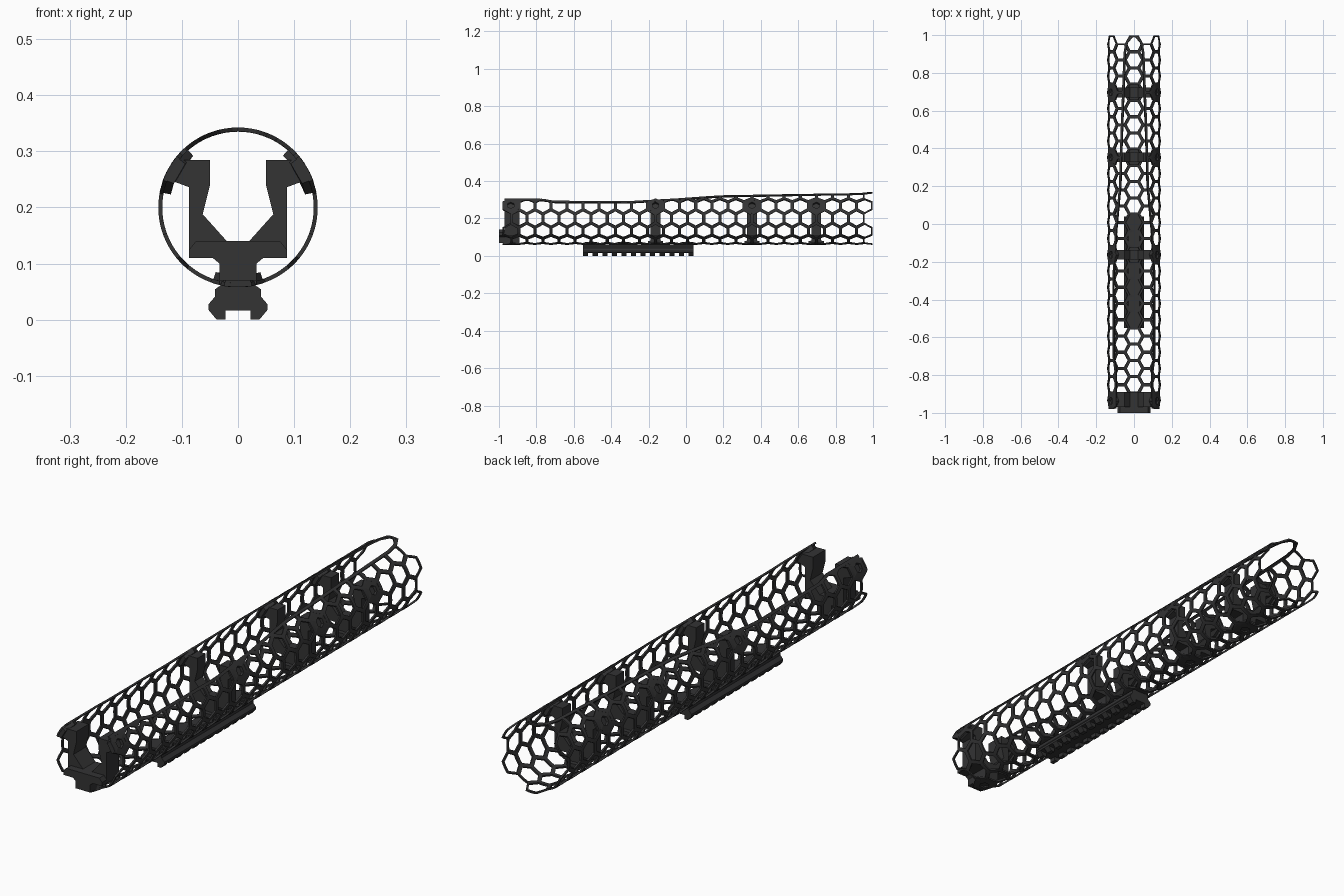
import bpy, bmesh, math
from mathutils import Vector

if "Cube" in bpy.data.objects:
    bpy.data.objects.remove(bpy.data.objects["Cube"])

ZC, R, PITCH, Y0 = 0.2, 0.1385, 0.086, 0.955   # tube centre height, radius, cell pitch, first cell
SY = PITCH / math.sqrt(3)

mat = bpy.data.materials.new("dark_polymer")
mat.diffuse_color = (0.033, 0.033, 0.034, 1)
mat.use_nodes = True
mat.node_tree.nodes["Principled BSDF"].inputs["Base Color"].default_value = mat.diffuse_color


def finish(bm, name, thick=0):
    bmesh.ops.remove_doubles(bm, verts=bm.verts, dist=0.0004)
    bmesh.ops.recalc_face_normals(bm, faces=bm.faces)
    me = bpy.data.meshes.new(name)
    bm.to_mesh(me)
    bm.free()
    me.materials.append(mat)
    ob = bpy.data.objects.new(name, me)
    bpy.context.collection.objects.link(ob)
    if thick:
        m = ob.modifiers.new("wall", 'SOLIDIFY')
        m.thickness, m.offset = thick, 0
    return ob


def prism(bm, half, y0, y1):
    """Extrude a half profile (x, z), mirrored across x = 0, along y."""
    pts = half + [(-x, z) for x, z in reversed(half)]
    a = [bm.verts.new((x, y0, z)) for x, z in pts]
    b = [bm.verts.new((x, y1, z)) for x, z in pts]
    n = len(pts)
    bm.faces.new(a)
    bm.faces.new(b[::-1])
    for i in range(n):
        bm.faces.new((a[i], b[i], b[(i + 1) % n], a[(i + 1) % n]))


# Half-angle of the open top slot along the tube
SLOT = [(-1.1, 42), (-0.76, 42), (-0.72, 48), (-0.3, 49), (-0.05, 41), (0.2, 29),
        (0.36, 27), (0.92, 18), (0.96, 13), (0.985, 4), (0.99, 0), (1.1, 0)]


def slot(y):
    for (a, p), (b, q) in zip(SLOT, SLOT[1:]):
        if y <= b:
            return p + (q - p) * (y - a) / (b - a)
    return 0


def on_tube(t, y, r=R):
    a = math.radians(t)          # angle measured from the bottom
    return Vector((r * math.sin(a), y, ZC - r * math.cos(a)))


def centre_y(row, k):
    return Y0 - PITCH * (k + 0.5 * (row % 2))


# Honeycomb tube, clipped along the slot
bm = bmesh.new()
SUB, IN = 4, 0.81
for row in range(-6, 7):
    for k in range(23 - row % 2):
        cy = centre_y(row, k)
        corner = [(20 * math.cos(math.radians(60 * j)), SY * math.sin(math.radians(60 * j)))
                  for j in range(7)]
        for (t0, y0), (t1, y1) in zip(corner, corner[1:]):
            for s in range(SUB):
                quad = []
                for f, w in ((s, 1), (s + 1, 1), (s + 1, IN), (s, IN)):
                    f /= SUB
                    quad.append((row * 30 + w * (t0 + (t1 - t0) * f), cy + w * (y0 + (y1 - y0) * f)))
                if all(abs(t) >= 180 - slot(y) - 0.01 for t, y in quad):
                    continue
                vs = []
                for t, y in quad:
                    lim = 180 - slot(y)
                    vs.append(bm.verts.new(on_tube(max(-lim, min(lim, t)), y)))
                bm.faces.new(vs)
bmesh.ops.dissolve_degenerate(bm, dist=0.0003, edges=bm.edges)
finish(bm, "honeycomb_tube", 0.007)

# Continuous rim along both slot edges, closing in an arch at the far end
bm = bmesh.new()
ys = [-0.97 + 1.91 * i / 50 for i in range(51)] + [0.95, 0.96, 0.97, 0.98, 0.985, 0.99, 0.998]
for side in (-1, 1):
    prev = None
    for y in ys:
        t = 180 - slot(y)
        cur = [bm.verts.new(on_tube(side * a, y, R + 0.0005)) for a in (t - 5, t)]
        if prev:
            bm.faces.new((prev[0], prev[1], cur[1], cur[0]))
        prev = cur
finish(bm, "slot_rim", 0.007)

# Y-shaped inner brackets
ARM = [(0.033, 0.064), (0.033, 0.11), (0.087, 0.11), (0.087, 0.236), (0.122, 0.249),
       (0.1, 0.285), (0.05, 0.285), (0.05, 0.24), (0.063, 0.188), (0.02, 0.14)]
BRACKETS = (3, 7, 13, 22)
for k in BRACKETS:
    c = centre_y(0, k)
    bm = bmesh.new()
    if k == 22:
        prism(bm, ARM, -0.97, -0.89)
    else:
        prism(bm, ARM, c - 0.026, c + 0.026)
    finish(bm, "rear_bracket" if k == 22 else "bracket")

# Rear base block
bm = bmesh.new()
prism(bm, [(0.033, 0.07), (0.033, 0.1), (0.045, 0.11), (0.087, 0.11), (0.087, 0.125),
           (0.075, 0.14)], -1.0, -0.965)
finish(bm, "rear_base")


# Filled hexagon cells with a screw socket
def hex_pad(row, k, r0, name):
    bm = bmesh.new()
    cy = centre_y(row, k)

    def ring(w, r):
        return [bm.verts.new(on_tube(row * 30 + w * 20 * math.cos(math.radians(60 * j)),
                                     cy + w * SY * math.sin(math.radians(60 * j)), r))
                for j in range(6)]

    rings = [ring(0.95, r0), ring(0.95, R + 0.004), ring(0.4, R + 0.004), ring(0.4, R - 0.008)]
    for a, b in zip(rings, rings[1:]):
        for j in range(6):
            bm.faces.new((a[j], a[(j + 1) % 6], b[(j + 1) % 6], b[j]))
    bm.faces.new(rings[0])
    bm.faces.new(rings[-1])
    finish(bm, name)


for k in BRACKETS:
    for row in (-4, 0, 4):
        hex_pad(row, k, 0.122, "bracket_screw_pad")
for k in (11, 15, 17):
    hex_pad(0, k, 0.13, "rail_screw_pad")

# Accessory rail under the tube: body plus cross teeth
bm = bmesh.new()
prism(bm, [(0.03, 0.062), (0.041, 0.054), (0.041, 0.041), (0.053, 0.027), (0.053, 0.018),
           (0.022, 0.016)], -0.55, 0.04)
for i in range(12):
    y = -0.55 + i * 0.0512
    for s in (-1, 1):
        pts = [(0.022, 0.0), (0.038, 0.0), (0.053, 0.018), (0.053, 0.02), (0.022, 0.02)]
        a = [bm.verts.new((s * x, y, z)) for x, z in pts]
        b = [bm.verts.new((s * x, y + 0.027, z)) for x, z in pts]
        bm.faces.new(a)
        bm.faces.new(b[::-1])
        for j in range(5):
            bm.faces.new((a[j], b[j], b[(j + 1) % 5], a[(j + 1) % 5]))
finish(bm, "accessory_rail")
